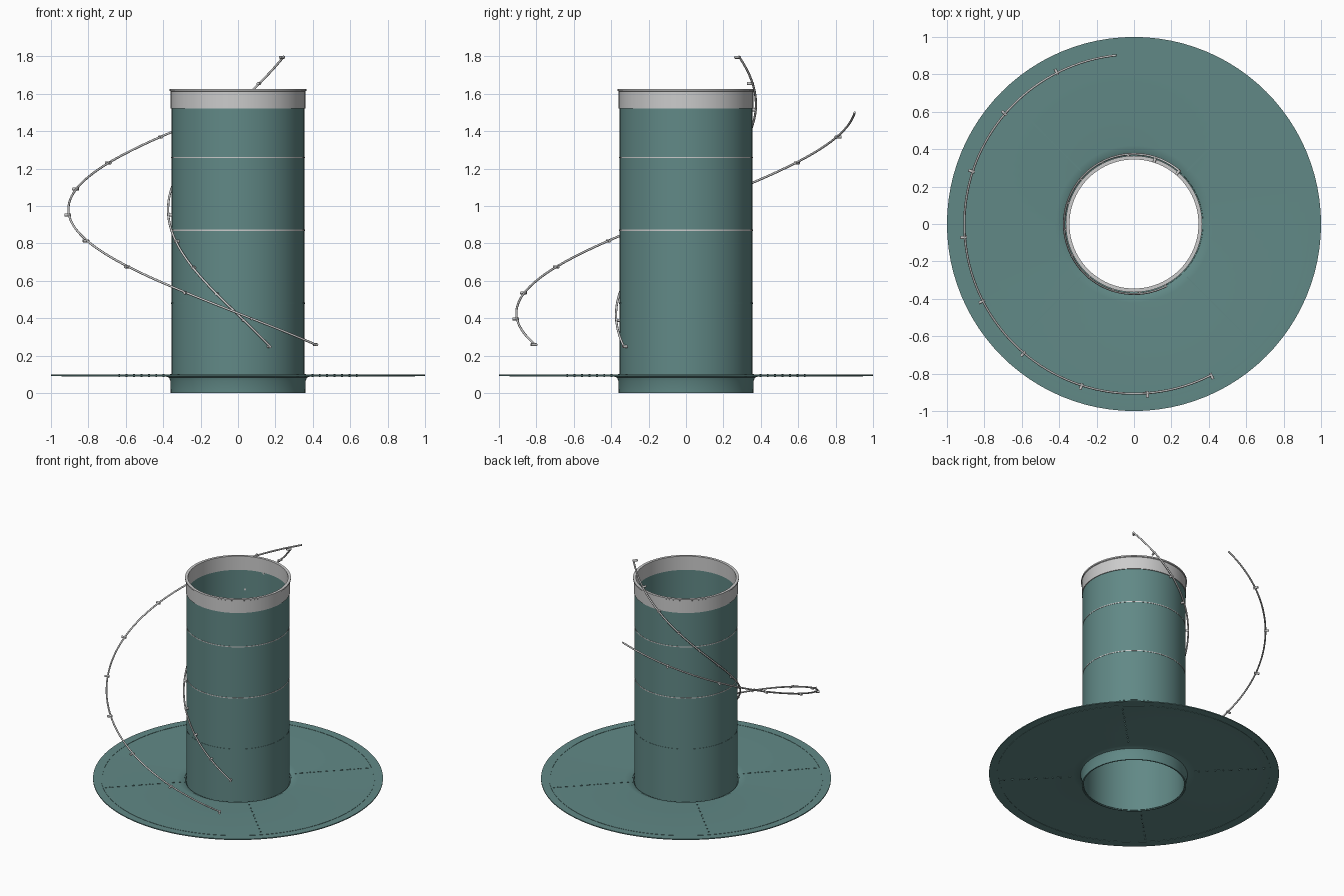
import bpy, bmesh, math
from math import cos, sin, radians, pi
from mathutils import Matrix, Vector

if "Cube" in bpy.data.objects:
    bpy.data.objects.remove(bpy.data.objects["Cube"])

teal = bpy.data.materials.new("teal")
teal.diffuse_color = (0.12, 0.25, 0.24, 1)
teal.use_nodes = True
teal.node_tree.nodes["Principled BSDF"].inputs["Base Color"].default_value = teal.diffuse_color


def finish(name, bm, mat=None):
    bmesh.ops.recalc_face_normals(bm, faces=bm.faces)
    me = bpy.data.meshes.new(name)
    bm.to_mesh(me)
    bm.free()
    ob = bpy.data.objects.new(name, me)
    bpy.context.collection.objects.link(ob)
    if mat:
        me.materials.append(mat)
    bpy.ops.object.select_all(action='DESELECT')
    ob.select_set(True)
    bpy.context.view_layer.objects.active = ob
    bpy.ops.object.shade_smooth_by_angle(angle=radians(35))
    return ob


def lathe(name, profile, mat=None, n=96):
    """Revolve a closed (radius, z) profile around z."""
    bm = bmesh.new()
    rings = [[bm.verts.new((r * cos(2 * pi * i / n), r * sin(2 * pi * i / n), z))
              for i in range(n)] for r, z in profile]
    for a, b in zip(rings, rings[1:] + rings[:1]):
        for i in range(n):
            j = (i + 1) % n
            bm.faces.new((a[i], a[j], b[j], b[i]))
    return finish(name, bm, mat)


def ring(name, r, z, w, h, mat=None):
    return lathe(name, [(r - w, z - h), (r + w, z - h), (r + w, z + h), (r - w, z + h)], mat)


def helix(name, r, a0, turn, z0, z1, clips, clip_r):
    """Clockwise rising wire with small clips every 22.5 degrees."""
    cu = bpy.data.curves.new(name, 'CURVE')
    cu.dimensions = '3D'
    cu.bevel_depth = 0.006
    cu.bevel_resolution = 2
    cu.use_fill_caps = True
    sp = cu.splines.new('POLY')
    n = 80
    sp.points.add(n)
    for i, p in enumerate(sp.points):
        a = radians(a0 - turn * i / n)
        p.co = (r * cos(a), r * sin(a), z0 + (z1 - z0) * i / n, 1)
    bpy.context.collection.objects.link(bpy.data.objects.new(name, cu))
    bm = bmesh.new()
    for k in range(clips):
        d = 22.5 * k
        a = radians(a0 - d)
        z = z0 + (z1 - z0) * d / turn
        m = (Matrix.Translation((clip_r * cos(a), clip_r * sin(a), z - 0.002))
             @ Matrix.Rotation(a, 4, 'Z') @ Matrix.Rotation(pi / 2, 4, 'Y'))
        bmesh.ops.create_cone(bm, cap_ends=True, segments=12, radius1=0.008,
                              radius2=0.008, depth=0.034, matrix=m)
    finish(name + "_clips", bm)


# Open tube body
lathe("tube_body", [(0.355, 0.005), (0.355, 1.53), (0.347, 1.53), (0.347, 0.005)], teal)

# Flat brim whose inner edge turns down into a collar
lathe("brim", [(1.0, 0.091), (1.0, 0.098), (0.42, 0.098), (0.39, 0.095), (0.37, 0.085),
               (0.362, 0.065), (0.36, 0.0), (0.352, 0.0), (0.352, 0.065),
               (0.362, 0.08), (0.385, 0.088), (0.42, 0.091)], teal)

# Grey band sleeve with a small lip at the top opening
lathe("top_band", [(0.36, 1.52), (0.36, 1.612), (0.365, 1.615), (0.365, 1.625),
                   (0.345, 1.625), (0.345, 1.52)])

# Thin seam rings on the tube
for i, z in enumerate((0.48, 0.87, 1.26)):
    ring("tube_seam_%d" % i, 0.3545, z, 0.0025, 0.003, None if i else teal)

# Stitched ring near the brim edge
ring("brim_edge_ring", 0.94, 0.0945, 0.005, 0.0055, teal)

# Radial brim seams with rivets
bm = bmesh.new()
rv = bmesh.new()
for q in range(4):
    rot = Matrix.Rotation(radians(45 + 90 * q), 4, 'Z')
    bmesh.ops.create_cube(bm, size=1, matrix=rot @ Matrix.Translation((0.665, 0, 0.0945))
                          @ Matrix.Diagonal((0.53, 0.004, 0.009, 1)))
    for k in range(9):
        bmesh.ops.create_cone(rv, cap_ends=True, segments=8, radius1=0.005, radius2=0.005,
                              depth=0.018,
                              matrix=rot @ Matrix.Translation((0.45 + 0.056 * k, 0, 0.0935)))
finish("brim_seams", bm, teal)
finish("brim_rivets", rv, teal)

# Outer and inner spiral wires
helix("outer_spiral_wire", 0.907, -63, 201, 0.26, 1.5, 9, 0.913)
helix("inner_spiral_wire", 0.374, -63, 248, 0.25, 1.8, 12, 0.362)
